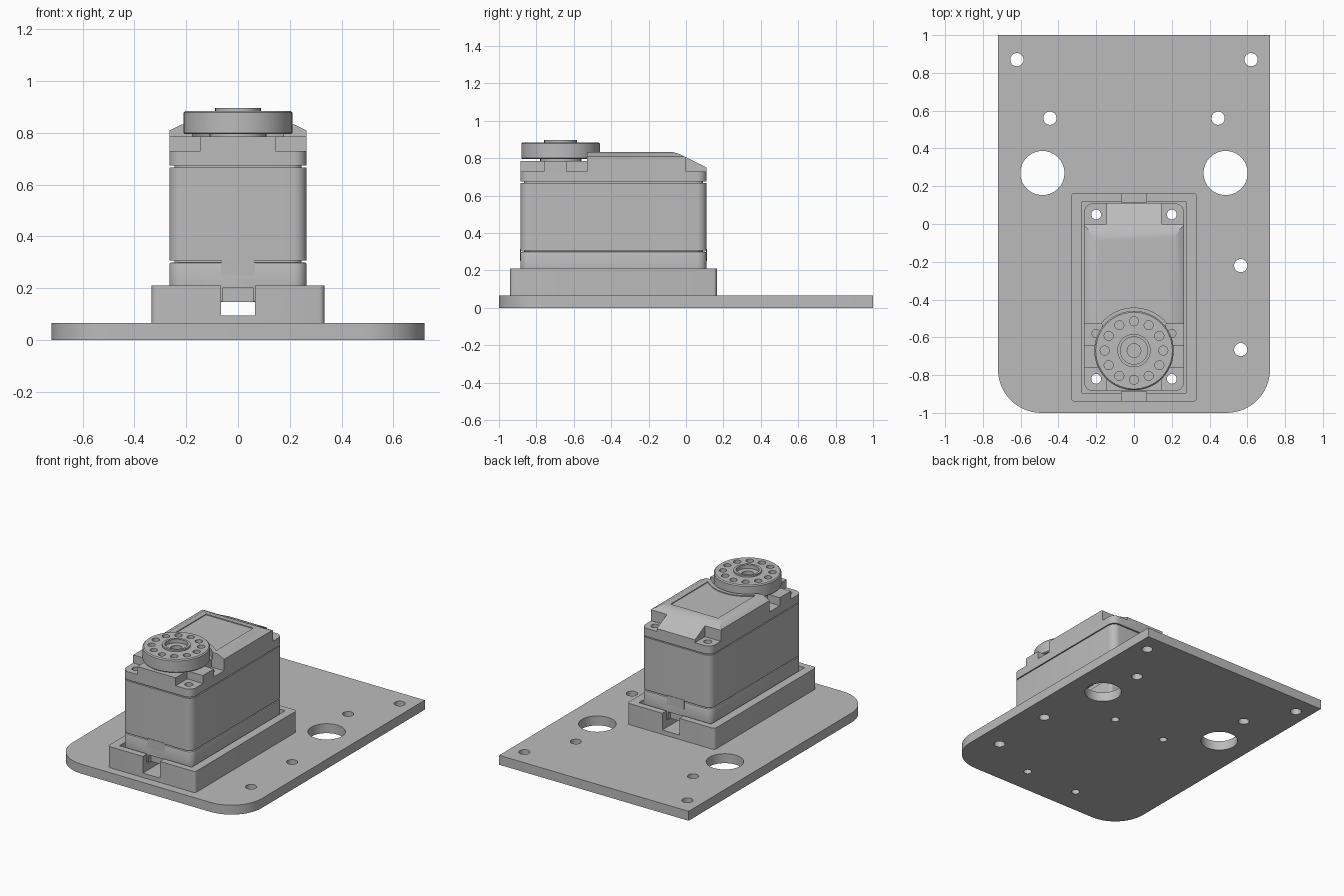
import bpy
import bmesh
from math import sin, cos, pi, radians
from mathutils import Vector

if "Cube" in bpy.data.objects:
    bpy.data.objects.remove(bpy.data.objects["Cube"], do_unlink=True)

grey = bpy.data.materials.new("plain_grey")
grey.use_nodes = True
grey.diffuse_color = (0.5, 0.5, 0.5, 1)
grey.node_tree.nodes["Principled BSDF"].inputs["Base Color"].default_value = (0.5, 0.5, 0.5, 1)


def make(name, bm):
    bmesh.ops.recalc_face_normals(bm, faces=bm.faces)
    mesh = bpy.data.meshes.new(name)
    bm.to_mesh(mesh)
    bm.free()
    mesh.materials.append(grey)
    obj = bpy.data.objects.new(name, mesh)
    bpy.context.collection.objects.link(obj)
    return obj


def extrude(name, points, direction):
    """Close a flat outline and sweep it along a direction."""
    bm = bmesh.new()
    face = bm.faces.new([bm.verts.new(p) for p in points])
    swept = bmesh.ops.extrude_face_region(bm, geom=[face])["geom"]
    verts = [g for g in swept if isinstance(g, bmesh.types.BMVert)]
    bmesh.ops.translate(bm, verts=verts, vec=Vector(direction))
    return make(name, bm)


def slab(name, x0, x1, y0, y1, z0, z1, front_r=0, back_r=0, steps=8):
    """Upright block with rounded front and back corners."""
    corners = ((x0, y0, front_r, 1, 1, pi), (x1, y0, front_r, -1, 1, 1.5 * pi),
               (x1, y1, back_r, -1, -1, 0), (x0, y1, back_r, 1, -1, pi / 2))
    pts = []
    for x, y, r, sx, sy, start in corners:
        count = steps if r else 0
        for i in range(count + 1):
            a = start + pi / 2 * i / max(count, 1)
            pts.append((x + r * (sx + cos(a)), y + r * (sy + sin(a)), z0))
    return extrude(name, pts, (0, 0, z1 - z0))


def cylinder(name, x, y, r, z0, z1, sides=32):
    ring = [(x + r * cos(2 * pi * i / sides), y + r * sin(2 * pi * i / sides), z0)
            for i in range(sides)]
    return extrude(name, ring, (0, 0, z1 - z0))


def combine(obj, tool, operation="DIFFERENCE"):
    mod = obj.modifiers.new("cut", "BOOLEAN")
    mod.operation, mod.solver, mod.object = operation, "EXACT", tool
    bpy.context.view_layer.objects.active = obj
    bpy.ops.object.modifier_apply(modifier=mod.name)
    bpy.data.objects.remove(tool, do_unlink=True)


def bevel(obj, width):
    mod = obj.modifiers.new("edge", "BEVEL")
    mod.width, mod.segments, mod.limit_method = width, 2, "ANGLE"
    mod.angle_limit = radians(40)
    bpy.context.view_layer.objects.active = obj
    bpy.ops.object.modifier_apply(modifier=mod.name)


SCREWS = [(x, y) for x in (-0.2, 0.2) for y in (-0.82, 0.05)]


def drill_screws(obj):
    for x, y in SCREWS:
        combine(obj, cylinder("drill", x, y, 0.026, -0.1, 1, 20))


W, FRONT, BACK = 0.265, -0.885, 0.11
HORN_Y = -0.67
parts = []

# Base plate with mounting and cable holes
plate = slab("base_plate", -0.72, 0.72, -1, 1, 0, 0.065, front_r=0.23, steps=14)
for s in (-1, 1):
    for x, y, r in ((0.62, 0.87, 0.035), (0.445, 0.56, 0.035), (0.485, 0.27, 0.117)):
        combine(plate, cylinder("drill", s * x, y, r, -0.1, 0.2))
for y in (-0.22, -0.665):
    combine(plate, cylinder("drill", 0.565, y, 0.035, -0.1, 0.2))
parts.append(plate)

# Cradle: rounded frame, pocket and a channel running front to back
cradle = slab("cradle", -0.333, 0.333, -0.94, 0.165, 0.065, 0.21, 0.02, 0.02, 4)
combine(cradle, slab("pocket", -0.275, 0.275, -0.895, 0.12, 0.145, 0.3))
combine(cradle, slab("channel", -0.065, 0.065, -1.2, 0.5, 0.095, 0.3))
parts.append(cradle)

# Lower case with a notch at each end
lower = slab("lower_case", -W, W, FRONT, BACK, 0.146, 0.3, 0.05, 0.05)
bevel(lower, 0.008)
for y in (FRONT, BACK):
    combine(lower, slab("notch", -0.06, 0.06, y - 0.025, y + 0.025, 0.1, 0.2))
parts.append(lower)

# Middle case, with locating tabs over the lower seam
middle = slab("middle_case", -W, W, FRONT, BACK, 0.307, 0.667, 0.05, 0.05)
parts.append(middle)
for name, y in (("front_tab", FRONT), ("back_tab", BACK)):
    parts.append(slab(name, -0.065, 0.065, y - 0.003, y + 0.003, 0.25, 0.314))

# Narrower cores behind the two seams
for name, z in (("lower_seam", 0.3), ("upper_seam", 0.667)):
    parts.append(slab(name, -W + 0.02, W - 0.02, FRONT + 0.02, BACK - 0.02,
                      z - 0.01, z + 0.017, 0.04, 0.04))

# Top cap: side profile trimmed to the rounded plan and chamfered section
side = [(FRONT, 0.674), (FRONT, 0.785), (-0.53, 0.785), (-0.53, 0.833),
        (-0.07, 0.833), (-0.03, 0.82), (BACK, 0.75), (BACK, 0.674)]
cap = extrude("top_cap", [(-0.3, y, z) for y, z in side], (0.6, 0, 0))
combine(cap, slab("plan", -W, W, FRONT, BACK, 0.6, 1, 0.05, 0.05), "INTERSECT")
section = [(-W - 0.01, 0.6), (-W - 0.01, 0.803), (-0.215, 0.834), (-0.215, 0.9),
           (0.215, 0.9), (0.215, 0.834), (W + 0.01, 0.803), (W + 0.01, 0.6)]
combine(cap, extrude("section", [(x, -1, z) for x, z in section], (0, 2, 0)), "INTERSECT")
for s in (-1, 1):
    for inner, y0, y1 in ((0.145, -1, -0.76), (0.17, -0.64, -0.53), (0.145, 0, 0.3)):
        x0, x1 = sorted((s * inner, s * 0.4))
        combine(cap, slab("recess", x0, x1, y0, y1, 0.73, 1))
    combine(cap, cylinder("drill", s * 0.2, -0.58, 0.022, 0.7, 1, 20))
combine(cap, cylinder("horn_clearance", 0, HORN_Y, 0.225, 0.785, 1, 64))
panel = slab("panel", -0.18, 0.18, -0.52, -0.09, 0.827, 0.9)
combine(panel, cylinder("arc", 0, HORN_Y, 0.25, 0.7, 1, 64))
combine(cap, panel)
parts.append(cap)

for obj in (lower, middle, cap, cradle, plate, *parts[-3:-1]):
    drill_screws(obj)

# Output shaft and round horn with a ring of holes
parts.append(cylinder("output_shaft", 0, HORN_Y, 0.11, 0.77, 0.8))
profile = [(0.036, 0.795), (0.205, 0.795), (0.21, 0.8), (0.21, 0.878), (0.203, 0.885),
           (0.088, 0.885), (0.088, 0.896), (0.072, 0.896), (0.072, 0.87), (0.036, 0.87)]
bm = bmesh.new()
ring = [bm.verts.new((r, HORN_Y, z)) for r, z in profile]
edges = [bm.edges.new((v, ring[(i + 1) % len(ring)])) for i, v in enumerate(ring)]
bmesh.ops.spin(bm, geom=ring + edges, cent=(0, HORN_Y, 0), axis=(0, 0, 1),
               angle=2 * pi, steps=64)
bmesh.ops.remove_doubles(bm, verts=bm.verts, dist=0.0001)
horn = make("horn", bm)
for i in range(12):
    a = i * pi / 6
    combine(horn, cylinder("drill", 0.155 * cos(a), HORN_Y + 0.155 * sin(a),
                           0.024, 0.83, 1, 16))
parts.append(horn)

# Smooth the curved walls and keep the edges sharp
bpy.ops.object.select_all(action="DESELECT")
for obj in parts:
    obj.select_set(True)
bpy.context.view_layer.objects.active = plate
bpy.ops.object.shade_smooth_by_angle(angle=radians(30))
